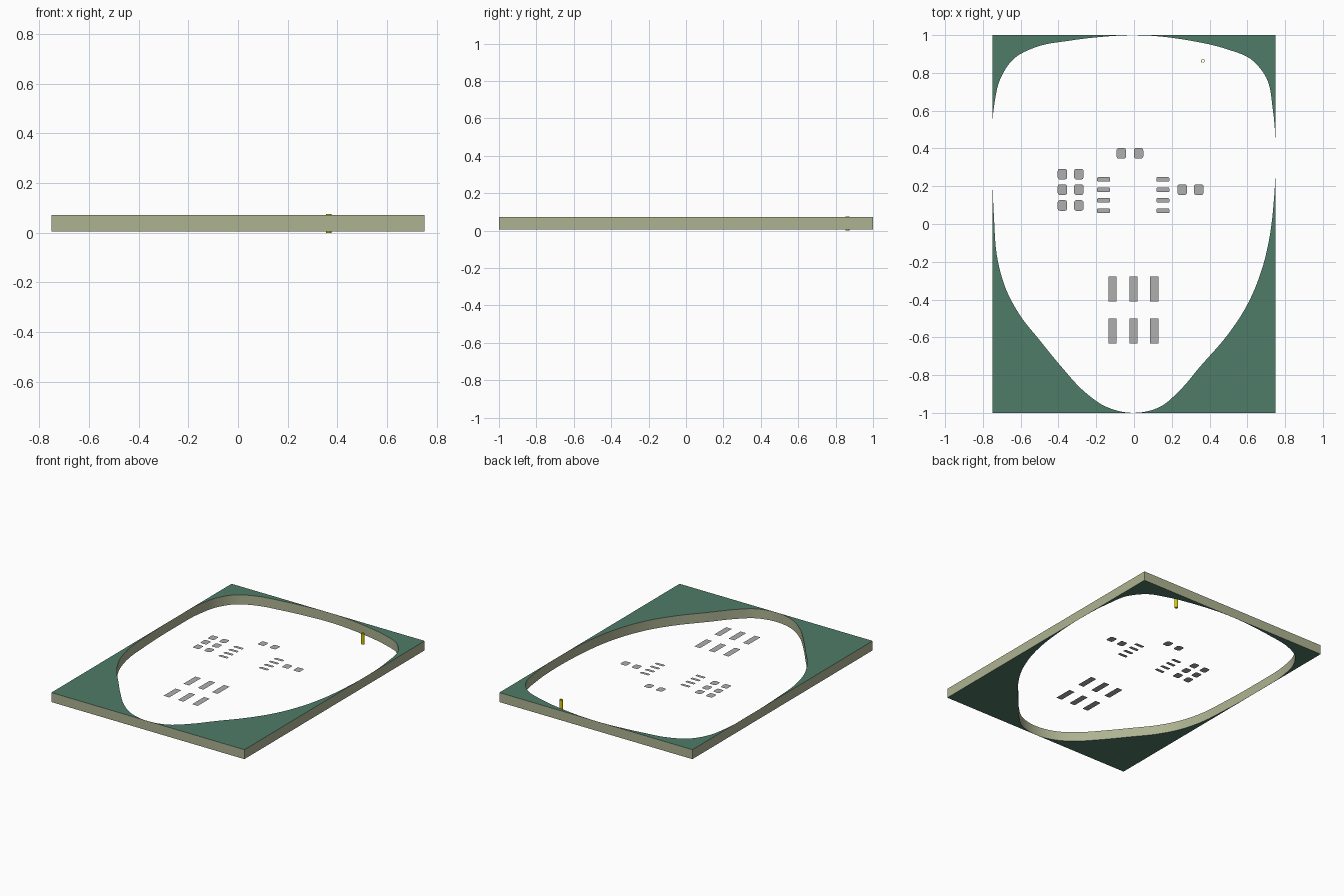
import bpy, bmesh, math
from mathutils import Vector

if "Cube" in bpy.data.objects:
    bpy.data.objects.remove(bpy.data.objects["Cube"])

Z0, Z1, ZPAD = 0.006, 0.0725, 0.0738


def material(name, rgb):
    m = bpy.data.materials.new(name)
    m.diffuse_color = (*rgb, 1)
    m.use_nodes = True
    m.node_tree.nodes["Principled BSDF"].inputs["Base Color"].default_value = m.diffuse_color
    return m


GREEN = material("mask_green", (0.08, 0.2, 0.14))
OLIVE = material("board_edge_olive", (0.42, 0.45, 0.285))
GREY = material("pad_grey", (0.43, 0.43, 0.43))
GOLD = material("copper_gold", (0.7, 0.61, 0.0))


def make_object(name, bm, *mats):
    me = bpy.data.meshes.new(name)
    bm.to_mesh(me)
    bm.free()
    ob = bpy.data.objects.new(name, me)
    bpy.context.collection.objects.link(ob)
    for m in mats:
        me.materials.append(m)
    return ob


def smooth_loop(pts, steps=6):
    """Closed centripetal-style spline through the given points."""
    pts = [Vector(p) for p in pts]
    n, out = len(pts), []
    for i in range(n):
        a, b, c, d = (pts[(i + k) % n] for k in (-1, 0, 1, 2))
        l0, l1, l2 = (b - a).length, (c - b).length, (d - c).length
        t1 = ((b - a) / l0 * l1 + (c - b) / l1 * l0) / (l0 + l1) * l1
        t2 = ((c - b) / l1 * l2 + (d - c) / l2 * l1) / (l1 + l2) * l1
        for k in range(steps):
            t = k / steps
            out.append(b * (2*t**3 - 3*t*t + 1) + t1 * (t**3 - 2*t*t + t)
                       + c * (3*t*t - 2*t**3) + t2 * (t**3 - t*t))
    return out


# Board frame: rectangle with a rounded opening that touches all four edges
opening = [(0, 1), (0.296, 0.971), (0.5, 0.923), (0.614, 0.876), (0.70, 0.775),
           (0.735, 0.606), (0.75, 0.35), (0.74, 0.12), (0.72, -0.055),
           (0.677, -0.24), (0.593, -0.44), (0.497, -0.585), (0.35, -0.755),
           (0.243, -0.88), (0.138, -0.968), (0, -1),
           (-0.153, -0.965), (-0.26, -0.89), (-0.381, -0.76), (-0.497, -0.618),
           (-0.603, -0.484), (-0.677, -0.347), (-0.72, -0.2), (-0.742, 0.05),
           (-0.75, 0.32), (-0.74, 0.63), (-0.709, 0.765), (-0.635, 0.876),
           (-0.524, 0.935), (-0.339, 0.971), (-0.18, 0.99)]
hole = [(max(-0.7495, min(0.7495, p.x)), max(-0.9995, min(0.9995, p.y)))
        for p in smooth_loop(opening)]
rect = [(-0.75, -1), (0.75, -1), (0.75, 1), (-0.75, 1)]

bm = bmesh.new()
for loop in (rect, hole):
    vs = [bm.verts.new((x, y, Z0)) for x, y in loop]
    for i in range(len(vs)):
        bm.edges.new((vs[i - 1], vs[i]))
bmesh.ops.triangle_fill(bm, edges=bm.edges[:], use_beauty=True)
ext = bmesh.ops.extrude_face_region(bm, geom=bm.faces[:], use_keep_orig=True)
for v in ext["geom"]:
    if isinstance(v, bmesh.types.BMVert):
        v.co.z = Z1
bmesh.ops.recalc_face_normals(bm, faces=bm.faces[:])
for f in bm.faces:
    f.material_index = 0 if abs(f.normal.z) > 0.5 else 1
board = make_object("board_frame", bm, GREEN, OLIVE)
bpy.context.view_layer.objects.active = board
board.select_set(True)
bpy.ops.object.shade_smooth_by_angle(angle=math.radians(30))


# Flat solder pads, each a rounded rectangle
def pads(name, centres, w, h, r):
    bm = bmesh.new()
    for cx, cy in centres:
        vs = []
        for q, (sx, sy) in enumerate([(1, 1), (-1, 1), (-1, -1), (1, -1)]):
            for k in range(5 if r else 1):
                a = (q + k / 4) * math.pi / 2
                vs.append(bm.verts.new((cx + sx * (w / 2 - r) + r * math.cos(a),
                                        cy + sy * (h / 2 - r) + r * math.sin(a), ZPAD)))
        bm.faces.new(vs)
    return make_object(name, bm, GREY)


pads("left_square_pads", [(x, y) for x in (-0.379, -0.292) for y in (0.264, 0.182, 0.098)],
     0.05, 0.056, 0.012)
pads("right_square_pads", [(0.255, 0.182), (0.343, 0.182)], 0.05, 0.056, 0.012)
pads("upper_square_pads", [(-0.067, 0.374), (0.024, 0.374)], 0.05, 0.056, 0.012)
pads("chip_pads", [(x, y) for x in (-0.161, 0.153) for y in (0.236, 0.181, 0.125, 0.07)],
     0.068, 0.024, 0.006)
pads("connector_pads", [(x, y) for x in (-0.114, -0.003, 0.108) for y in (-0.345, -0.566)],
     0.044, 0.132, 0)

# Hollow copper barrel near the back right corner
bm = bmesh.new()
N = 12
rings = [[bm.verts.new((0.365 + r * math.cos(2 * math.pi * i / N),
                        0.864 + r * math.sin(2 * math.pi * i / N), z)) for i in range(N)]
         for r, z in ((0.0105, 0), (0.0105, 0.0755), (0.008, 0.0755), (0.008, 0))]
for j in range(4):
    a, b = rings[j], rings[(j + 1) % 4]
    for i in range(N):
        k = (i + 1) % N
        bm.faces.new((a[i], a[k], b[k], b[i]))
bmesh.ops.recalc_face_normals(bm, faces=bm.faces[:])
make_object("copper_barrel", bm, GOLD)
